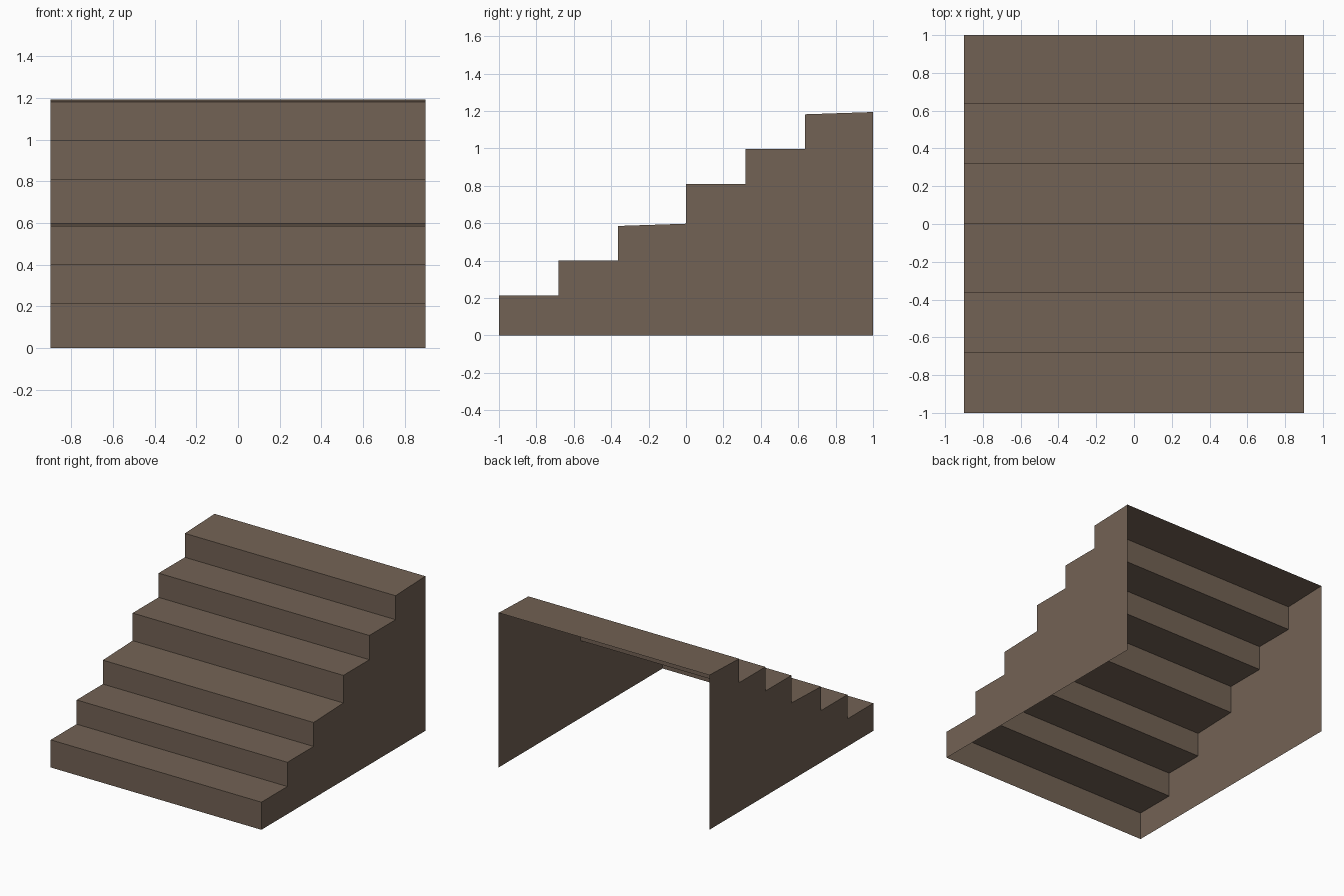
import bpy
import bmesh

cube = bpy.data.objects.get("Cube")
if cube:
    bpy.data.objects.remove(cube)

HALF_WIDTH = 0.9
FLIGHT_RISE = 0.597

brown = bpy.data.materials.new("weathered brown")
brown.use_nodes = True
colour = (0.171, 0.122, 0.089, 1)
brown.diffuse_color = colour
shader = next(n for n in brown.node_tree.nodes if n.type == "BSDF_PRINCIPLED")
shader.inputs["Base Color"].default_value = colour
shader.inputs["Roughness"].default_value = 0.9

# One flight of three steps as (y, z); the last tread rises slightly
flight = [(-1, 0), (-1, 0.213), (-0.683, 0.213), (-0.683, 0.4),
          (-0.363, 0.4), (-0.363, 0.585)]
profile = flight + [(y + 1, z + FLIGHT_RISE) for y, z in flight]
profile.append((1, 2 * FLIGHT_RISE))


def finish(name, bm):
    mesh = bpy.data.meshes.new(name)
    bm.to_mesh(mesh)
    bm.free()
    mesh.materials.append(brown)
    obj = bpy.data.objects.new(name, mesh)
    bpy.context.collection.objects.link(obj)


# Treads and risers: a thin folded sheet, open behind and below
bm = bmesh.new()
rows = [[bm.verts.new((x, y, z)) for x in (-HALF_WIDTH, HALF_WIDTH)]
        for y, z in profile]
for low, high in zip(rows, rows[1:]):
    bm.faces.new((low[0], low[1], high[1], high[0]))
finish("treads_and_risers", bm)

# Stepped side walls, facing outward
for name, side in (("left_side_wall", 1), ("right_side_wall", -1)):
    bm = bmesh.new()
    outline = [bm.verts.new((side * HALF_WIDTH, y, z))
               for y, z in profile + [(1, 0)]]
    wall = bm.faces.new(outline)
    wall.normal_update()
    if wall.normal.x * side < 0:
        wall.normal_flip()
    finish(name, bm)
